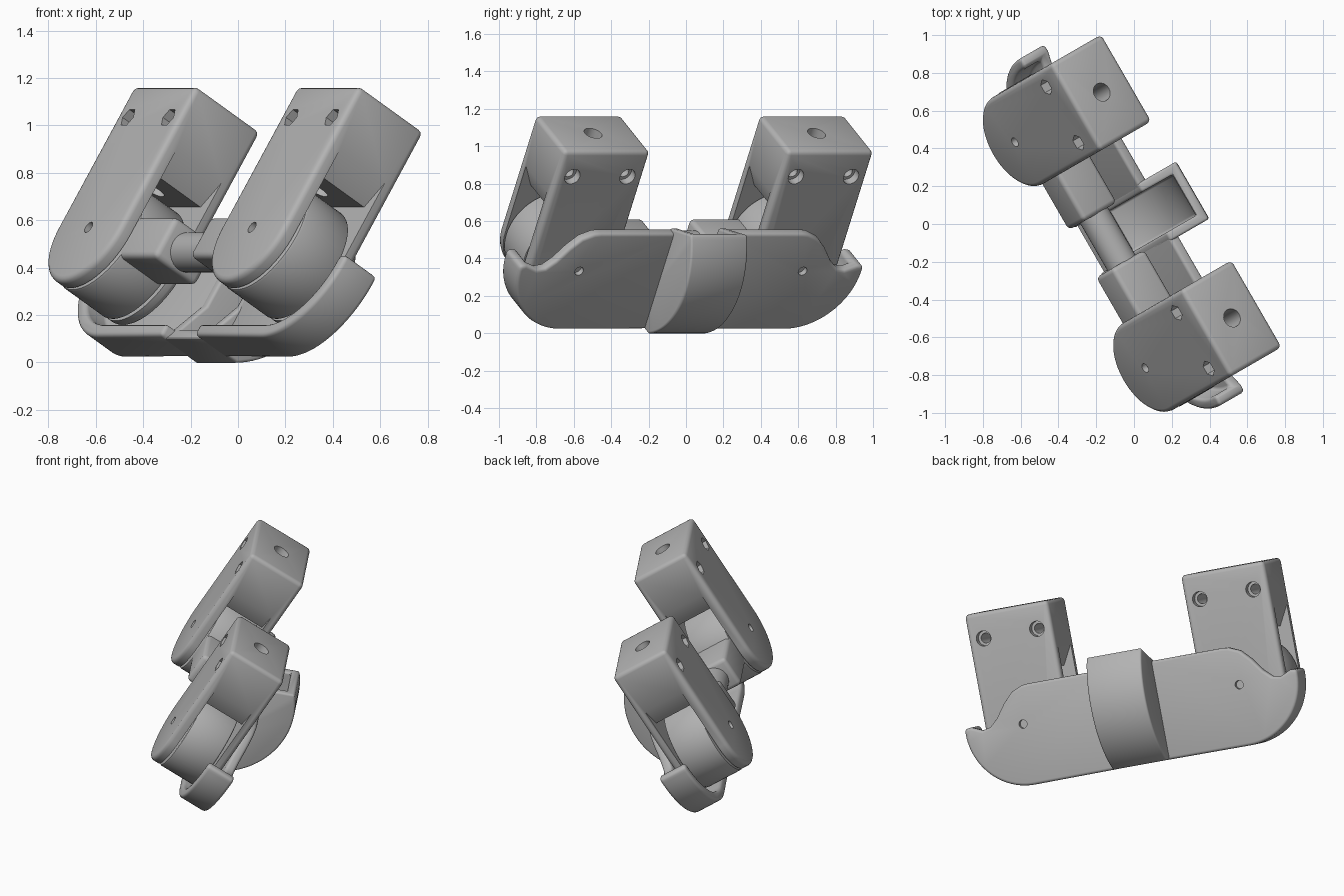
import bpy, bmesh, math
from mathutils import Matrix, Vector

cube = bpy.data.objects.get("Cube")
if cube:
    bpy.data.objects.remove(cube, do_unlink=True)

# Material
grey = bpy.data.materials.new("plain grey")
grey.use_nodes = True
COLOUR = (0.45, 0.45, 0.45, 1)
grey.diffuse_color = COLOUR
grey.node_tree.nodes["Principled BSDF"].inputs["Base Color"].default_value = COLOUR

# Tilted working frame: length (u), hinge axis (n), arm direction (w)
PLACE = (Matrix.Rotation(math.radians(-60), 4, 'Z')
         @ Matrix.Translation((0, -0.33, 0.57))
         @ Matrix.Rotation(math.radians(-32), 4, 'X'))
HINGE = 0.69
SIDES = (("rear", -1), ("front", 1))


def arc(cx, cy, r, a0, a1, steps=24):
    angles = [math.radians(a0 + (a1 - a0) * i / steps) for i in range(steps + 1)]
    return [(cx + r * math.cos(a), cy + r * math.sin(a)) for a in angles]


def prism(name, profile, low, high, axis='n', shift=0, flip=1):
    """Extrude a (u, w) profile along n, or an (n, w) profile along u,
    or a (u, n) profile along w."""
    order = {'n': lambda a, b, t: (a, t, b),
             'u': lambda a, b, t: (t, a, b),
             'w': lambda a, b, t: (a, b, t)}[axis]
    bm = bmesh.new()
    ends = []
    for t in (low, high):
        ring = []
        for a, b in profile:
            u, n, w = order(a, b, t)
            ring.append(bm.verts.new((u * flip + shift, n, w)))
        ends.append(ring)
    bm.faces.new(ends[0])
    bm.faces.new(ends[1])
    count = len(profile)
    for i in range(count):
        j = (i + 1) % count
        bm.faces.new((ends[0][i], ends[0][j], ends[1][j], ends[1][i]))
    bmesh.ops.recalc_face_normals(bm, faces=bm.faces)
    mesh = bpy.data.meshes.new(name)
    bm.to_mesh(mesh)
    bm.free()
    mesh.materials.append(grey)
    ob = bpy.data.objects.new(name, mesh)
    bpy.context.collection.objects.link(ob)
    ob.matrix_world = PLACE
    return ob


def bevel(ob, width, segments=3):
    m = ob.modifiers.new("rounded edges", 'BEVEL')
    m.width = width
    m.segments = segments
    m.limit_method = 'ANGLE'
    m.angle_limit = math.radians(40)


def cut(ob, cutter):
    m = ob.modifiers.new("cut", 'BOOLEAN')
    m.operation = 'DIFFERENCE'
    m.solver = 'EXACT'
    m.object = cutter
    cutter.hide_render = True
    cutter.hide_set(True)
    cutters.append(cutter)


def finish(ob):
    """Apply the modifiers and smooth the curved faces."""
    bpy.context.view_layer.update()
    graph = bpy.context.evaluated_depsgraph_get()
    mesh = bpy.data.meshes.new_from_object(ob.evaluated_get(graph))
    ob.modifiers.clear()
    ob.data = mesh
    bpy.ops.object.select_all(action='DESELECT')
    ob.select_set(True)
    bpy.context.view_layer.objects.active = ob
    bpy.ops.object.shade_smooth_by_angle(angle=math.radians(35))


def circle(cx, cy, r, steps=24):
    return arc(cx, cy, r, 0, 360, steps)[:-1]


cutters = []
parts = []

for label, side in SIDES:
    at = side * HINGE

    # Forked arm with a rounded lower end
    outline = arc(0, 0, 0.265, 180, 360, 32) + [(0.265, 0.705), (-0.265, 0.705)]
    arm = prism(label + "_forked_arm", outline, 0, 0.372, shift=at)
    bevel(arm, 0.025)
    slot = [(-0.3, -0.35), (0.3, -0.35), (0.3, 0.485),
            (0.2, 0.3), (-0.2, 0.3), (-0.3, 0.485)]
    cut(arm, prism("slot_cutter", slot, 0.06, 0.32, shift=at))
    cut(arm, prism("top_hole_cutter", circle(0, 0.186, 0.05), 0.2, 0.8, 'w', at))
    cut(arm, prism("hinge_hole_cutter", circle(0, 0, 0.026, 16), -0.1, 0.1, shift=at))
    for u in (-0.17, 0.17):
        cut(arm, prism("nut_pocket_cutter", circle(u, 0.547, 0.045, 6), -0.1, 0.07, shift=at))
        cut(arm, prism("bolt_hole_cutter", circle(u, 0.547, 0.03, 16), 0.03, 0.35, shift=at))
        cut(arm, prism("bolt_head_cutter", circle(u, 0.547, 0.046), 0.325, 0.5, shift=at))
    parts.append(arm)

    # Round hinge knuckle and the bar reaching to the middle
    knuckle = prism(label + "_hinge_knuckle", circle(0, 0, 0.268, 56), 0.07, 0.31, shift=at)
    bevel(knuckle, 0.012, 2)
    bar = prism(label + "_connecting_bar",
                [(0.145, -0.1), (HINGE, -0.1), (HINGE, 0.1), (0.145, 0.1)],
                0.07, 0.31, flip=side)
    bevel(bar, 0.025)
    pin = prism(label + "_hinge_pin", circle(0, 0, 0.024, 16), 0.03, 0.42, shift=at)
    parts += [knuckle, bar, pin]

    # Half of the side fairing, a tray open at the top
    tray_outline = ([(0.14, -0.367)] + arc(HINGE, 0, 0.37, -90, 0, 24)
                    + [(1.06, 0.03), (1.02, 0.035), (0.95, 0.005), (0.9, 0.015),
                       (0.85, 0.06), (0.79, 0.14), (0.73, 0.2), (0.66, 0.23),
                       (0.62, 0.234), (0.14, 0.234)])
    tray = prism(label + "_side_fairing", tray_outline, 0.27, 0.45, flip=side)
    hollow = ([(0, -0.31)] + arc(HINGE, 0, 0.31, -90, 0, 24) + [(1.0, 0.5), (0, 0.5)])
    cut(tray, prism("tray_cutter", hollow, 0.1, 0.39, flip=side))
    bevel(tray, 0.02)
    cut(tray, prism("fairing_hole_cutter", circle(0, 0, 0.026, 16), 0.42, 0.6, shift=at))
    parts.append(tray)

# Curved central housing joining the fairing halves
shell = arc(0.24, 0.03, 0.47, 39, -57.5, 28) + [(0.3, -0.367), (0.39, -0.15), (0.39, 0.234)]
housing = prism("central_housing", shell, -0.175, 0.175, 'u')
inner = arc(0.24, 0.03, 0.42, 70, -53, 28) + [(0.1, -0.306), (0.1, 0.5)]
cut(housing, prism("housing_cutter", inner, -0.125, 0.125, 'u'))
bevel(housing, 0.015)
parts.append(housing)

# Axle between the two bars
axle = prism("central_axle", circle(0.2, 0, 0.085, 32), -0.25, 0.25, 'u')
parts.append(axle)

for part in parts:
    finish(part)
for cutter in cutters:
    bpy.data.objects.remove(cutter, do_unlink=True)
